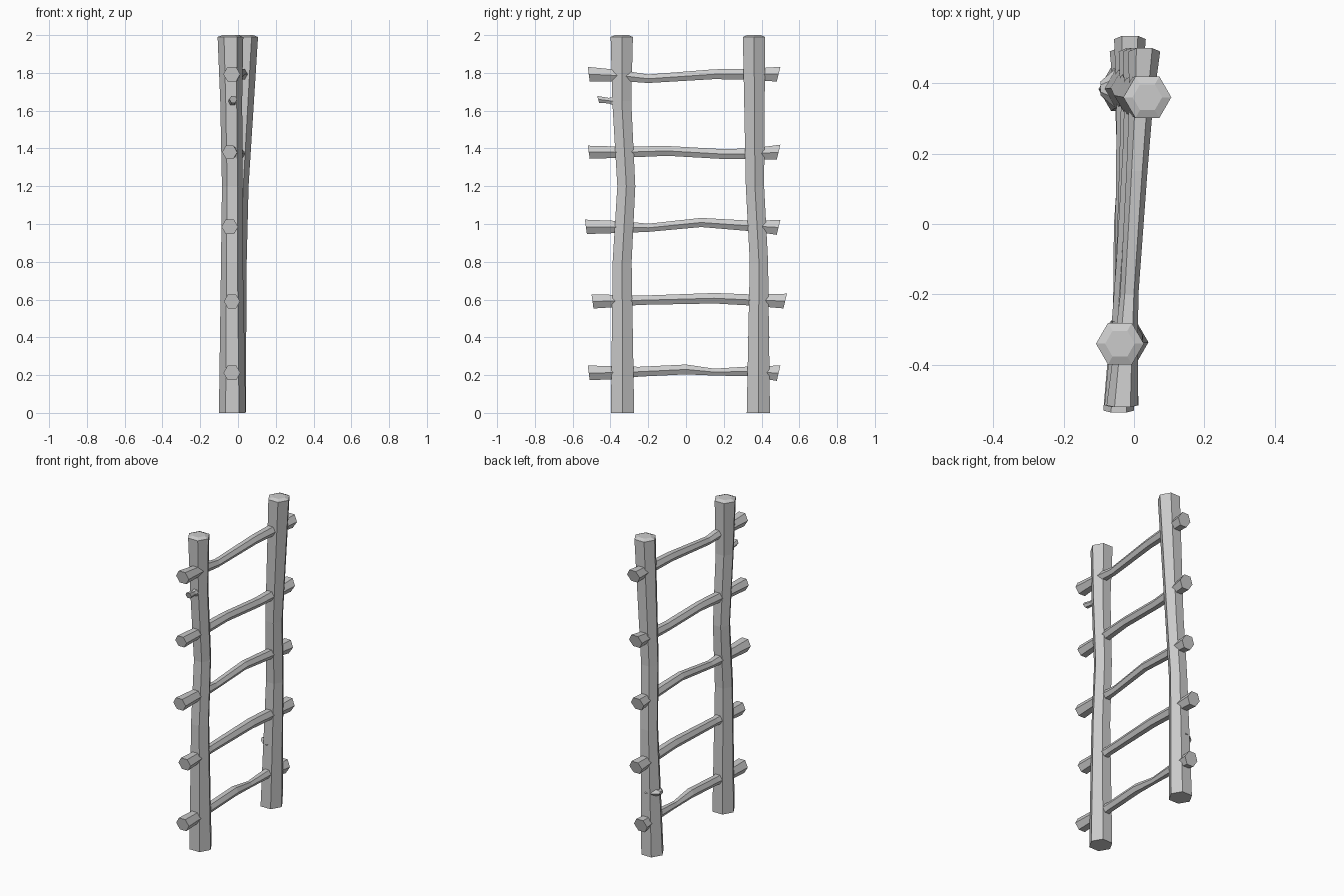
import bpy, bmesh, math


def hex_tube(name, path, axis, slant=(0, 0), squash=1.0):
    """Six-sided limb through (x, y, z, radius) stations; rings face the given axis.
    slant shifts the top of the first and last ring along y (sawn ends)."""
    bm = bmesh.new()
    rings = []
    for i, (x, y, z, r) in enumerate(path):
        s = slant[0] if i == 0 else slant[1] if i == len(path) - 1 else 0
        ring = []
        for k in range(6):
            a, b = r * math.cos(k * math.pi / 3), r * math.sin(k * math.pi / 3)
            if axis == 'Z':
                co = (x + a, y + b, z)
            elif axis == 'Y':
                co = (x + a, y + s * b / r, z + b * squash)
            else:
                co = (x, y + a, z + b * squash)
            ring.append(bm.verts.new(co))
        rings.append(ring)
    for lo, hi in zip(rings, rings[1:]):
        for k in range(6):
            n = (k + 1) % 6
            bm.faces.new((lo[k], lo[n], hi[n], hi[k]))
    bm.faces.new(rings[0][::-1])
    bm.faces.new(rings[-1])
    bmesh.ops.recalc_face_normals(bm, faces=bm.faces)
    me = bpy.data.meshes.new(name)
    bm.to_mesh(me)
    bm.free()
    ob = bpy.data.objects.new(name, me)
    bpy.context.collection.objects.link(ob)
    return ob


# Crooked upright posts with a slightly domed sawn top
hex_tube("front_post", [
    (-0.03, -0.336, 0, 0.071), (-0.032, -0.338, 0.8, 0.058),
    (-0.03, -0.316, 1.2, 0.055), (-0.036, -0.34, 1.65, 0.058),
    (-0.04, -0.34, 1.99, 0.068), (-0.04, -0.34, 2.0, 0.042)], 'Z')
hex_tube("back_post", [
    (-0.03, 0.383, 0, 0.071), (-0.01, 0.386, 0.8, 0.056),
    (0.0, 0.365, 1.2, 0.056), (0.038, 0.36, 1.99, 0.068),
    (0.038, 0.36, 2.0, 0.042)], 'Z')

# Rungs: front x, back x, then (y, z, radius) stations
rungs = [
    (-0.032, -0.022, [(-.515, .212, .045), (-.34, .213, .038), (-.25, .218, .03),
                      (0, .23, .03), (.15, .216, .021), (.34, .22, .03), (.49, .21, .047)]),
    (-0.032, -0.012, [(-.495, .59, .043), (-.34, .593, .036), (-.25, .596, .028),
                      (.15, .607, .032), (.34, .598, .034), (.525, .592, .045)]),
    (-0.042, 0.002, [(-.53, .985, .044), (-.34, .984, .036), (-.2, .98, .025),
                     (.08, 1.008, .028), (.34, .99, .032), (.49, .982, .045)]),
    (-0.043, 0.015, [(-.515, 1.38, .04), (-.34, 1.38, .034), (-.1, 1.387, .03),
                     (.2, 1.37, .03), (.36, 1.372, .034), (.49, 1.38, .046)]),
    (-0.032, 0.03, [(-.515, 1.793, .045), (-.34, 1.785, .033), (-.2, 1.769, .026),
                    (.15, 1.793, .03), (.34, 1.793, .034), (.49, 1.793, .045)]),
]
for i, (x0, x1, stations) in enumerate(rungs):
    path = [(x0 + (x1 - x0) * (y + 0.5), y, z, r) for y, z, r in stations]
    hex_tube(f"rung_{i + 1}", path, 'Y', slant=(-0.006, 0.011))

# Broken twig on the front post and a knot on the back post
hex_tube("twig_stub", [(-0.03, -.34, 1.645, .04), (-0.028, -.41, 1.653, .017),
                       (-0.025, -.465, 1.66, .021)], 'Y', slant=(0, -0.006))
hex_tube("post_knot", [(-0.02, .385, .4, .06), (-0.06, .385, .4, .05),
                       (-0.095, .385, .4, .02)], 'X', squash=0.6)
